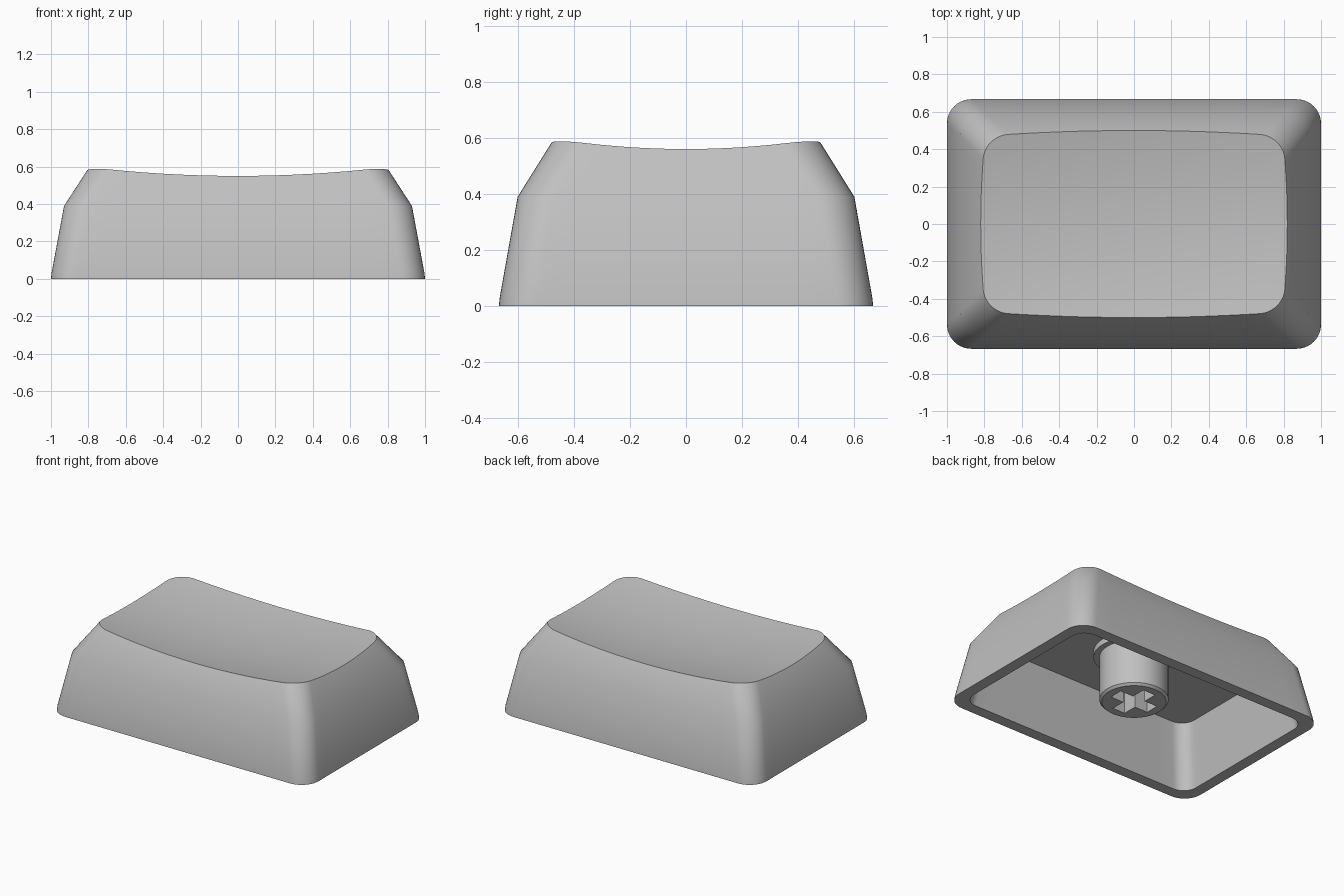
import bpy, bmesh, math

cube = bpy.data.objects.get("Cube")
if cube:
    bpy.data.objects.remove(cube, do_unlink=True)

grey = bpy.data.materials.new("plain grey")
grey.use_nodes = True
grey.diffuse_color = (0.53, 0.53, 0.53, 1)
grey.node_tree.nodes["Principled BSDF"].inputs["Base Color"].default_value = (0.53, 0.53, 0.53, 1)

CEILING = 0.44


def finish(bm, name):
    """Turn a bmesh into a smooth-shaded object with sharp creases."""
    bmesh.ops.recalc_face_normals(bm, faces=bm.faces)
    mesh = bpy.data.meshes.new(name)
    bm.to_mesh(mesh)
    bm.free()
    mesh.materials.append(grey)
    obj = bpy.data.objects.new(name, mesh)
    bpy.context.collection.objects.link(obj)
    return obj


def smooth(obj):
    bpy.ops.object.select_all(action='DESELECT')
    obj.select_set(True)
    bpy.context.view_layer.objects.active = obj
    bpy.ops.object.shade_smooth_by_angle(angle=math.radians(30))


def rounded_rect(hx, hy, r, arc=10, side=14):
    """Outline points, counter-clockwise, with evenly divided straight sides."""
    corners = []
    for k, (sx, sy) in enumerate([(1, 1), (-1, 1), (-1, -1), (1, -1)]):
        cx, cy = sx * (hx - r), sy * (hy - r)
        angles = [(k + i / arc) * math.pi / 2 for i in range(arc + 1)]
        corners.append([(cx + r * math.cos(a), cy + r * math.sin(a)) for a in angles])
    pts = []
    for k, corner in enumerate(corners):
        pts += corner
        (x0, y0), (x1, y1) = corner[-1], corners[(k + 1) % 4][0]
        pts += [(x0 + (x1 - x0) * i / side, y0 + (y1 - y0) * i / side) for i in range(1, side)]
    return pts


def dish(x, y):
    """Height of the scooped top."""
    return 0.505 + 0.082 * x * x + 0.18 * y * y


def upper_wall(z):
    """Half sizes of the steep upper wall at a height."""
    t = (z - 0.39) / 0.2
    return 0.93 - 0.13 * t, 0.60 - 0.125 * t


# Hollow cap: cavity, rim, outer walls and scooped top as one loft
rings = []
for hx, hy, r, z in [(0.85, 0.52, 0.1, CEILING), (0.92, 0.587, 0.1, 0),
                     (1.0, 0.667, 0.13, 0), (0.997, 0.664, 0.13, 0.03),
                     (0.93, 0.60, 0.13, 0.39)]:
    rings.append([(x, y, z) for x, y in rounded_rect(hx, hy, r)])

# Top edge follows the dish where it meets the wall
edge = []
for i in range(len(rings[0])):
    z = 0.57
    for _ in range(6):
        x, y = rounded_rect(*upper_wall(z), 0.13)[i]
        z = dish(x, y)
    edge.append((x, y, z))
rings.append(edge)

STEPS = 12
for s in range(STEPS - 1, 0, -1):
    k = s / STEPS
    rings.append([(x * k, y * k, dish(x * k, y * k)) for x, y, _ in edge])

bm = bmesh.new()
loops = [[bm.verts.new(p) for p in ring] for ring in rings]
n = len(edge)
for a, b in zip(loops, loops[1:]):
    for i in range(n):
        j = (i + 1) % n
        bm.faces.new((a[i], a[j], b[j], b[i]))
bm.faces.new(loops[0])
middle = bm.verts.new((0, 0, dish(0, 0)))
for i in range(n):
    bm.faces.new((loops[-1][i], loops[-1][(i + 1) % n], middle))
smooth(finish(bm, "cap_shell"))

# Stem: lathed post with a chamfered end and a collar at the ceiling
profile = [(0.205, 0.075), (0.22, 0.09), (0.22, 0.40), (0.258, 0.40), (0.258, CEILING + 0.02)]
SIDES = 48
bm = bmesh.new()
loops = []
for r, z in profile:
    loops.append([bm.verts.new((r * math.cos(2 * math.pi * i / SIDES),
                                r * math.sin(2 * math.pi * i / SIDES), z)) for i in range(SIDES)])
for a, b in zip(loops, loops[1:]):
    for i in range(SIDES):
        j = (i + 1) % SIDES
        bm.faces.new((a[i], a[j], b[j], b[i]))
bm.faces.new(loops[0])
bm.faces.new(loops[-1])
stem = finish(bm, "stem")

# Cross-shaped socket cut into the stem
w, h = 0.048, 0.15
quarter = [(h, -w), (h, w), (w, w)]
bm = bmesh.new()
verts = []
for k in range(4):
    c, s = round(math.cos(k * math.pi / 2)), round(math.sin(k * math.pi / 2))
    verts += [bm.verts.new((x * c - y * s, x * s + y * c, 0.02)) for x, y in quarter]
face = bm.faces.new(verts)
new = bmesh.ops.extrude_face_region(bm, geom=[face])["geom"]
bmesh.ops.translate(bm, vec=(0, 0, 0.33), verts=[v for v in new if isinstance(v, bmesh.types.BMVert)])
cutter = finish(bm, "socket_cutter")
cutter.hide_render = True

cut = stem.modifiers.new("socket", 'BOOLEAN')
cut.operation = 'DIFFERENCE'
cut.solver = 'EXACT'
cut.object = cutter
bpy.context.view_layer.objects.active = stem
bpy.ops.object.modifier_apply(modifier=cut.name)
bpy.data.objects.remove(cutter, do_unlink=True)
smooth(stem)
